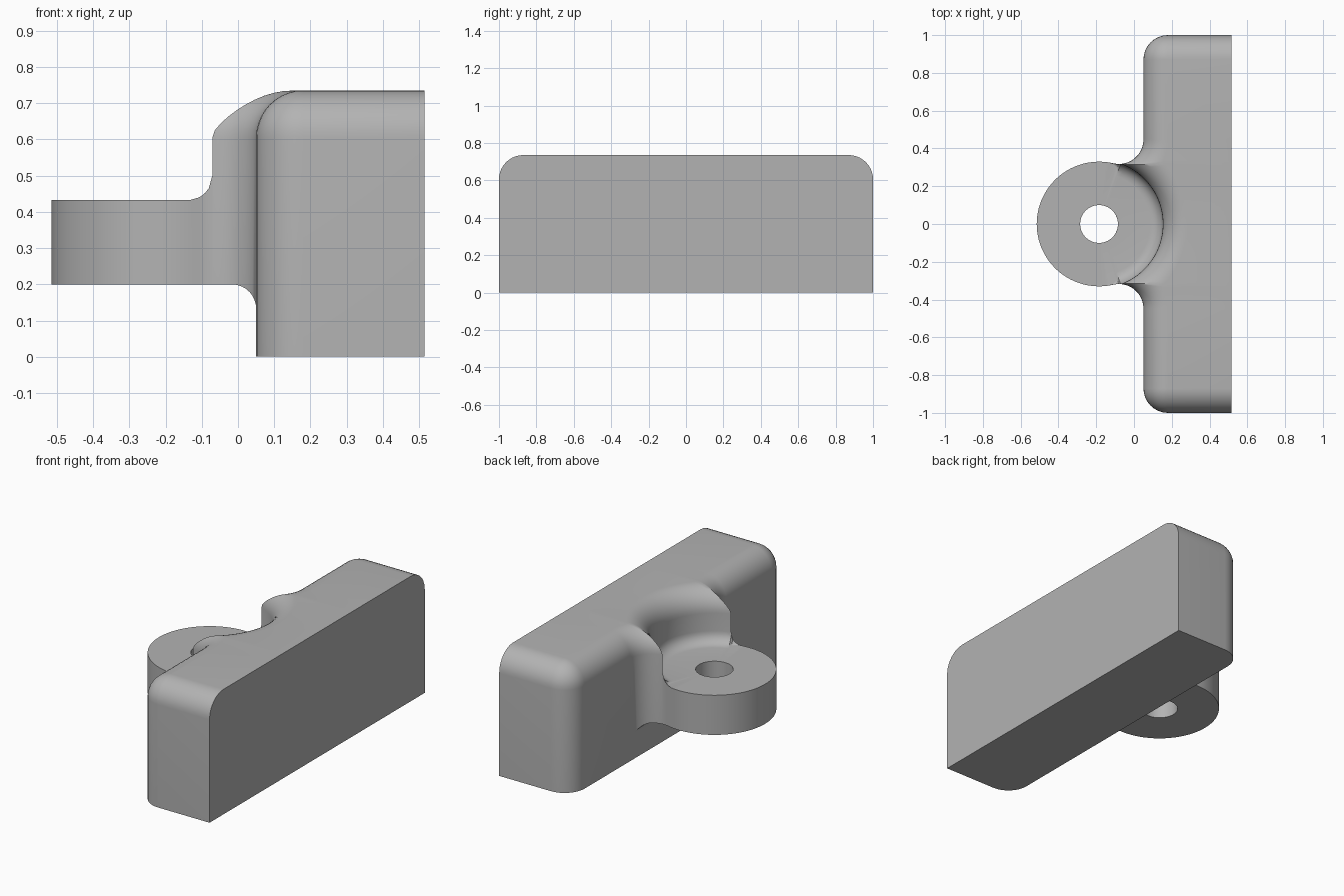
import bpy, bmesh
from math import sin, cos, pi, sqrt, atan2, acos
from mathutils import Vector

if "Cube" in bpy.data.objects:
    bpy.data.objects.remove(bpy.data.objects["Cube"])

# Main dimensions
BACK, FACE, END, TOP = 0.515, 0.05, 1.0, 0.735
ROUND = 0.13                      # outer rounds and side flares
BLEND = 0.067                     # small concave blends
LUG, HOLE, SOCKET = 0.33, 0.1, 0.338
LUG_X, LUG_LOW, LUG_HIGH = -0.185, 0.2, 0.433
SHOULDER = TOP - ROUND
FLARE_X = FACE - ROUND
FLARE_Y = sqrt((LUG + ROUND) ** 2 - (FLARE_X - LUG_X) ** 2)
SPAN = LUG + ROUND
UNIT = Vector((FLARE_X - LUG_X, FLARE_Y)) / SPAN


def lerp(a, b, n):
    return [a + (b - a) * i / n for i in range(n + 1)]


def arc(cx, cy, r, angles):
    return [Vector((cx + r * cos(a), cy + r * sin(a))) for a in angles]


def ridge(d):
    """Where the inset flare and the inset socket wall meet."""
    r1, r2 = SOCKET + d, ROUND + d
    a = (r1 * r1 + SPAN * SPAN - r2 * r2) / (2 * SPAN)
    h = sqrt(r1 * r1 - a * a)
    return Vector((LUG_X, 0)) + UNIT * a + Vector((UNIT.y, -UNIT.x)) * h


def flare_angle(p):
    return atan2(p.y - FLARE_Y, p.x - FLARE_X)


# Flare samples, with one exactly where the underside blend starts
CUT = -acos((ROUND - BLEND) / ROUND) / flare_angle(ridge(0))
CUT = abs(CUT)
FRACTIONS = lerp(0, CUT, 8) + lerp(CUT, 1, 4)[1:]


def flare(d):
    end = flare_angle(ridge(d))
    return arc(FLARE_X, FLARE_Y, ROUND + d, [end * f for f in FRACTIONS])


def socket(d):
    k = ridge(d)
    return arc(LUG_X, 0, SOCKET + d, lerp(atan2(k.y, k.x - LUG_X), 0, 16))


def shell(d):
    """Straight end, rounded corner and front face of the block."""
    corner = arc(FACE + ROUND, END - ROUND, ROUND - d, lerp(pi / 2, pi, 8))
    return [Vector((BACK, END - d))] + corner + [Vector((FACE + d, FLARE_Y))]


bm = bmesh.new()


def face(points):
    clean = [p for i, p in enumerate(points) if (Vector(p) - Vector(points[i - 1])).length > 1e-6]
    if len(clean) > 2:
        bm.faces.new([bm.verts.new(p) for p in clean])


def strip(a, b):
    for i in range(len(a) - 1):
        face([a[i], a[i + 1], b[i + 1], b[i]])


def at(points, z):
    """Lift plan points to a height, or to a height rule."""
    return [(p.x, p.y, z(p) if callable(z) else z) for p in points]


def blend_size(p):
    t = min(1, max(0, (p.x - ridge(0).x + BLEND) / BLEND))
    return BLEND * (1 - sqrt(1 - t * t))


def under(p):
    t = max(0, p.x - FACE + BLEND)
    return LUG_LOW - BLEND + sqrt(max(0, BLEND ** 2 - t * t))


def rim(p):
    return LUG_HIGH + blend_size(p)


# Rounded top edge, running along block, flares and socket
rings = []
for t in lerp(0, pi / 2, 10):
    d = ROUND * (1 - cos(t))
    plan = shell(d) + flare(d)[1:] + socket(d)[1:]
    rings.append(at(plan, SHOULDER + ROUND * sin(t)))
for a, b in zip(rings, rings[1:]):
    strip(a, b)

# Flat top, back and bottom of the block
back_edge = [(BACK, p[1], TOP) for p in rings[-1]]
strip(rings[-1], back_edge)
face([(BACK, 0, 0), (BACK, END, 0)] + [r[0] for r in rings] + back_edge[1:])
face([(BACK, 0, 0)] + at(shell(0), 0) + [(FACE, 0, 0)])

# Block walls
strip(at(shell(0), SHOULDER), at(shell(0), 0))
strip(at(flare(0), SHOULDER), at(flare(0), under))
strip(at(socket(0), SHOULDER), at(socket(0), LUG_HIGH + BLEND))

# Outer wall of the lug
touch = Vector((LUG_X, 0)) + UNIT * LUG
tip = arc(FLARE_X, FLARE_Y, ROUND, lerp(flare_angle(ridge(0)), flare_angle(touch), 4))
outer = tip + arc(LUG_X, 0, LUG, lerp(atan2(UNIT.y, UNIT.x), pi, 28))[1:]
strip(at(outer, rim), at(outer, LUG_LOW))

# Blend at the foot of the socket, lug top and hole
loop = socket(0)[::-1] + outer[1:]
centre = Vector((LUG_X, 0))
knee = len(socket(0))


def blend_ring(a):
    ring = []
    for i, p in enumerate(loop):
        size = BLEND if i < knee else blend_size(p)
        v = p - centre
        q = centre + v.normalized() * (v.length - size * (1 - cos(a)))
        ring.append((q.x, q.y, LUG_HIGH + size * (1 - sin(a))))
    return ring


blends = [blend_ring(a) for a in lerp(0, pi / 2, 6)]
for a, b in zip(blends, blends[1:]):
    strip(a, b)


def hole_ring(points):
    return [centre + (p - centre).normalized() * HOLE for p in points]


strip(blends[-1], at(hole_ring(loop), LUG_HIGH))
strip(at(hole_ring(loop), LUG_HIGH), at(hole_ring(loop), LUG_LOW))

# Underside of the lug, and its blend into the block
split = 8
neck = flare(0)[:split + 1]
chord = [Vector((neck[-1].x, y)) for y in lerp(0, neck[-1].y, 12)]
below = chord + flare(0)[split + 1:] + outer[1:]
strip(at(below, LUG_LOW), at(hole_ring(below), LUG_LOW))
strip(at(neck, under), [(p.x, 0, under(p)) for p in neck])
low = LUG_LOW - BLEND
face([(FACE, FLARE_Y, 0), (FACE, FLARE_Y, low), (FACE, 0, low), (FACE, 0, 0)])

# Mirror the half across the middle and weld
copy = bmesh.ops.duplicate(bm, geom=bm.verts[:] + bm.edges[:] + bm.faces[:])["geom"]
for item in copy:
    if isinstance(item, bmesh.types.BMVert):
        item.co.y *= -1
bmesh.ops.reverse_faces(bm, faces=[f for f in copy if isinstance(f, bmesh.types.BMFace)])
bmesh.ops.remove_doubles(bm, verts=bm.verts[:], dist=1e-5)
bmesh.ops.recalc_face_normals(bm, faces=bm.faces[:])

mesh = bpy.data.meshes.new("block_with_lug")
bm.to_mesh(mesh)
bm.free()
block = bpy.data.objects.new("block_with_lug", mesh)
bpy.context.collection.objects.link(block)

# Plain grey finish
grey = bpy.data.materials.new("plain_grey")
grey.use_nodes = True
colour = (0.45, 0.45, 0.45, 1)
grey.diffuse_color = colour
grey.node_tree.nodes["Principled BSDF"].inputs["Base Color"].default_value = colour
mesh.materials.append(grey)

bpy.ops.object.select_all(action="DESELECT")
block.select_set(True)
bpy.context.view_layer.objects.active = block
bpy.ops.object.shade_smooth_by_angle(angle=pi / 6)
